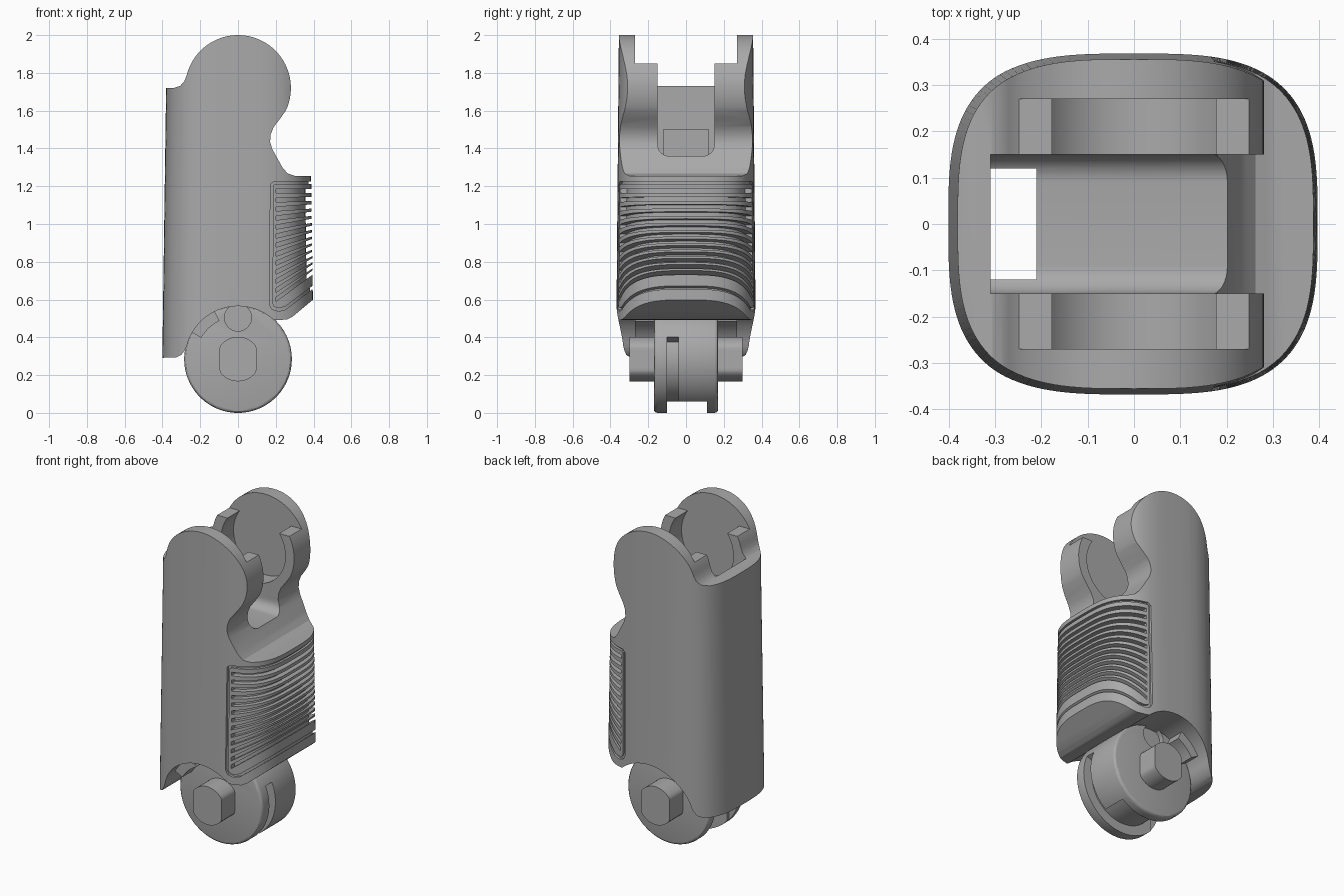
import bpy, bmesh, math
from math import sin, cos, radians

old = bpy.data.objects.get("Cube")
if old:
    bpy.data.objects.remove(old, do_unlink=True)

grey = bpy.data.materials.new("plain grey")
grey.use_nodes = True
grey.diffuse_color = (0.4, 0.4, 0.4, 1)
grey.node_tree.nodes["Principled BSDF"].inputs["Base Color"].default_value = (0.4, 0.4, 0.4, 1)

PIVOT = 0.285      # height of lower joint
SOCKET = 1.72      # height of upper joint


def make(name, bm):
    bmesh.ops.recalc_face_normals(bm, faces=bm.faces)
    mesh = bpy.data.meshes.new(name)
    bm.to_mesh(mesh)
    bm.free()
    mesh.materials.append(grey)
    ob = bpy.data.objects.new(name, mesh)
    bpy.context.collection.objects.link(ob)
    return ob


def skin(name, rings):
    """Closed solid through a list of equal-length rings."""
    bm = bmesh.new()
    loops = [[bm.verts.new(p) for p in ring] for ring in rings]
    n = len(loops[0])
    for a, b in zip(loops, loops[1:]):
        for i in range(n):
            j = (i + 1) % n
            bm.faces.new((a[i], a[j], b[j], b[i]))
    bm.faces.new(loops[0])
    bm.faces.new(loops[-1])
    return make(name, bm)


def prism(name, pts, lo, hi, axis="y"):
    """Extrude a profile of (x, z) along y, or of (y, z) along x."""
    if axis == "y":
        rings = [[(a, t, b) for a, b in pts] for t in (lo, hi)]
    else:
        rings = [[(t, a, b) for a, b in pts] for t in (lo, hi)]
    return skin(name, rings)


def arc(r, start, end, cx=0.0, cz=0.0, n=32):
    angles = [radians(start + (end - start) * i / n) for i in range(n + 1)]
    return [(cx + r * cos(a), cz + r * sin(a)) for a in angles]


def disc(name, r, cx, cz, lo, hi, n=72):
    return prism(name, arc(r, 0, 360, cx, cz, n)[:-1], lo, hi)


def rect(a0, b0, a1, b1):
    return [(a0, b0), (a1, b0), (a1, b1), (a0, b1)]


def apply_mods(ob):
    bpy.context.view_layer.update()
    done = bpy.data.meshes.new_from_object(ob.evaluated_get(bpy.context.evaluated_depsgraph_get()))
    ob.modifiers.clear()
    ob.data = done


def boolean(ob, tool, op="DIFFERENCE", keep=False):
    m = ob.modifiers.new("cut", "BOOLEAN")
    m.operation, m.object, m.solver = op, tool, "EXACT"
    apply_mods(ob)
    if not keep:
        bpy.data.objects.remove(tool, do_unlink=True)


def section(rx, ry, z, power=3.2, n=128):
    ring = []
    for i in range(n):
        c, s = cos(math.tau * i / n), sin(math.tau * i / n)
        ring.append((math.copysign(abs(c) ** (2 / power), c) * rx,
                     math.copysign(abs(s) ** (2 / power), s) * ry, z))
    return ring


def column(name, inset=0.0):
    return skin(name, [section(0.402 - inset, 0.371 - inset, 0.2),
                       section(0.376 - inset, 0.355 - inset, 2.05)])


# Body: tapered rounded column trimmed to the side outline
body = column("body")
outline = (arc(0.28, 166, -25, 0, SOCKET, 48)
           + [(0.225, 1.56), (0.19, 1.515), (0.173, 1.475), (0.17, 1.435), (0.182, 1.395),
              (0.235, 1.3), (0.262, 1.268), (0.3, 1.255), (0.5, 1.25), (0.5, 0.685),
              (0.29, 0.51), (0.26, 0.495), (0.225, 0.492)]
           + arc(0.28, 48, 166, 0, PIVOT)
           + [(-0.283, 0.33), (-0.3, 0.307), (-0.33, 0.293), (-0.5, 0.29),
              (-0.5, 1.72), (-0.34, 1.72), (-0.305, 1.732), (-0.284, 1.756)])
boolean(body, prism("outline", outline, -0.5, 0.5), "INTERSECT")

# Upper fork: open top, round socket, central channel with rounded floor
boolean(body, prism("open_top", rect(-0.45, 1.85, 0.45, 2.2), -0.27, 0.27))
boolean(body, disc("socket", 0.22, 0, SOCKET, -0.27, 0.27))
channel = (arc(0.06, 180, 270, -0.09, 1.42, 8) + arc(0.06, 270, 360, 0.09, 1.42, 8)
           + [(0.15, 2.2), (-0.15, 2.2)])
boolean(body, prism("channel", channel, -0.31, 0.6, "x"))

# Grip pad: rounded frame groove and a fan of slots
frame = [(0.5, 1.226), (0.19, 1.226), (0.172, 1.21), (0.166, 0.575), (0.18, 0.548),
         (0.215, 0.538), (0.25, 0.546), (0.5, 0.735),
         (0.5, 0.752), (0.25, 0.563), (0.215, 0.554), (0.19, 0.562), (0.182, 0.58),
         (0.187, 1.203), (0.195, 1.212), (0.5, 1.212)]
frame_cut = prism("frame_cut", frame, -0.5, 0.5)
boolean(frame_cut, column("shallow_core", 0.014))
boolean(body, frame_cut)

core = column("deep_core", 0.032)
SLOTS = 13
for i in range(SLOTS):
    t = i / (SLOTS - 1)
    z0 = 1.175 - 0.575 * t
    z1 = z0 + 0.22 * t ** 1.3
    slot = prism("slot", [(0.2, z0 - 0.011), (0.5, z1 - 0.011),
                          (0.5, z1 + 0.011), (0.2, z0 + 0.011)], -0.5, 0.5)
    boolean(slot, core, keep=True)
    boolean(body, slot)
bpy.data.objects.remove(core, do_unlink=True)

# Lower knuckle: softened drum with a stepped track and side dimples
knuckle = disc("knuckle", 0.285, 0, PIVOT, -0.17, 0.17, 96)
bevel = knuckle.modifiers.new("soft_rim", "BEVEL")
bevel.width, bevel.segments, bevel.limit_method = 0.018, 3, "ANGLE"
apply_mods(knuckle)


def track(start, lo, hi):
    pts = arc(0.4, start, -200, 0, PIVOT, 48) + arc(0.225, -200, start, 0, PIVOT, 48)
    boolean(knuckle, prism("track", pts, lo, hi))


track(-52, -0.10, 0.11)
track(24, -0.10, -0.04)
for side in (-1, 1):
    lo, hi = sorted((side * 0.14, side * 0.3))
    boolean(knuckle, disc("dimple", 0.072, 0, 0.505, lo, hi, 32))

# Cable tunnel running from the channel to the bottom
tunnel = prism("tunnel", rect(-0.32, -0.1, -0.21, 1.5), -0.12, 0.12)
boolean(body, tunnel, keep=True)
boolean(knuckle, tunnel)

# Hub with two flats
hub_profile = [(max(-0.097, min(0.097, x)), z)
               for x, z in arc(0.118, 0, 360, 0, PIVOT, 48)[:-1]]
hub = prism("hub", hub_profile, -0.3, 0.3)

# Stop blocks beside the knuckle
stops = []
for side, label in ((-1, "front"), (1, "back")):
    lo, hi = sorted((side * 0.16, side * 0.27))
    pts = arc(0.3, 116, 150, 0, PIVOT, 8) + arc(0.225, 150, 116, 0, PIVOT, 8)
    stops.append(prism(label + "_stop", pts, lo, hi))

# Smooth shading with sharp edges kept
bpy.ops.object.select_all(action="DESELECT")
for ob in [body, knuckle, hub] + stops:
    ob.select_set(True)
bpy.context.view_layer.objects.active = body
bpy.ops.object.shade_smooth_by_angle(angle=radians(30))
